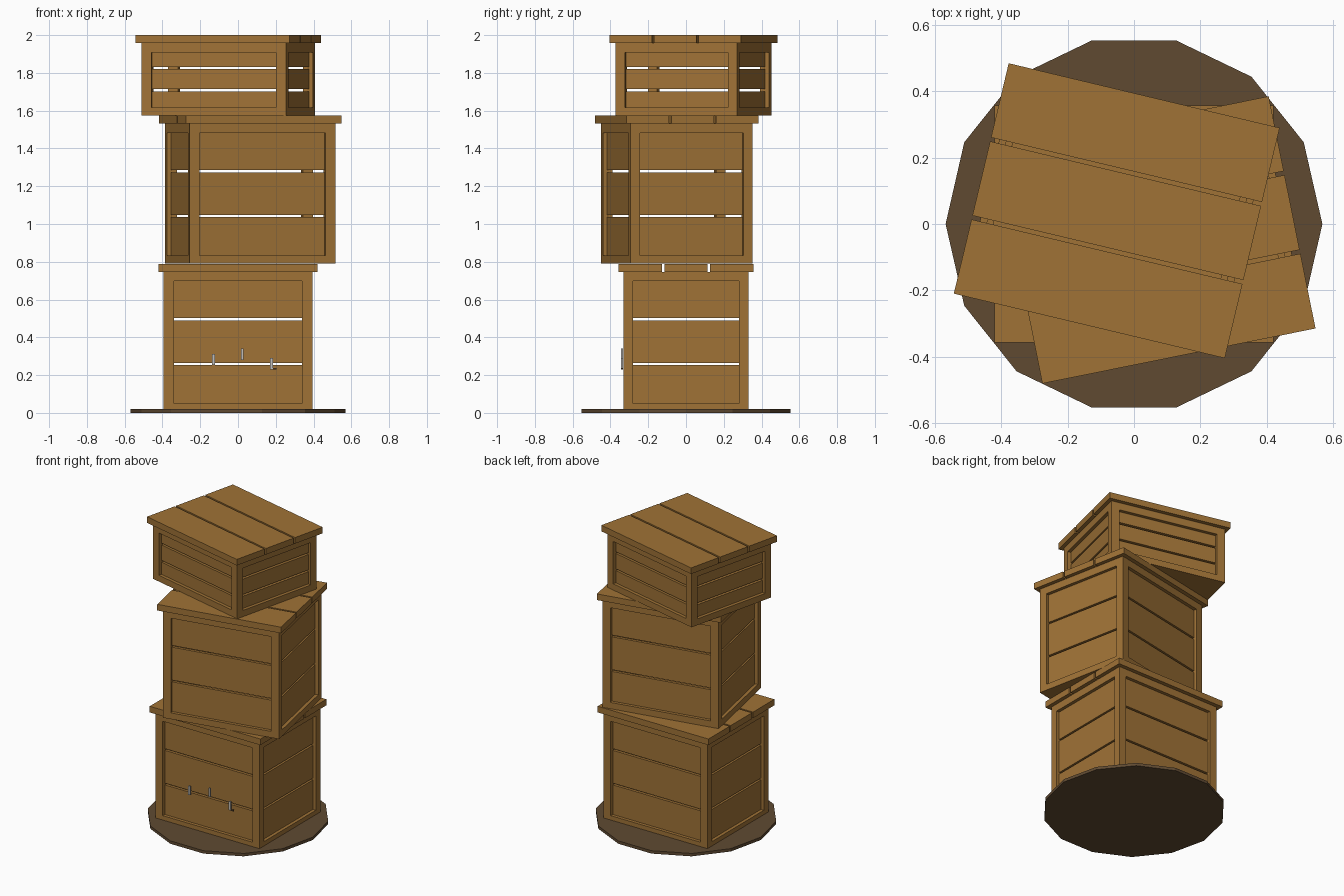
import bpy, bmesh, math
from mathutils import Matrix, Vector

if "Cube" in bpy.data.objects:
    bpy.data.objects.remove(bpy.data.objects["Cube"])


def material(name, color):
    m = bpy.data.materials.new(name)
    m.diffuse_color = (*color, 1)
    m.use_nodes = True
    m.node_tree.nodes["Principled BSDF"].inputs["Base Color"].default_value = m.diffuse_color
    return m


wood = material("wood", (0.35, 0.17, 0.037))
dark = material("dark_wood", (0.115, 0.068, 0.031))
metal = material("pale_metal", (0.55, 0.53, 0.50))


def make(name, boxes, mat, loc=(0, 0, 0), rot=0):
    """One object from boxes given as (x0, x1, y0, y1, z0, z1)."""
    bm = bmesh.new()
    for x0, x1, y0, y1, z0, z1 in boxes:
        c = Vector(((x0 + x1) / 2, (y0 + y1) / 2, (z0 + z1) / 2))
        s = Matrix.Diagonal((x1 - x0, y1 - y0, z1 - z0, 1))
        bmesh.ops.create_cube(bm, size=1, matrix=Matrix.Translation(c) @ s)
    me = bpy.data.meshes.new(name)
    bm.to_mesh(me)
    bm.free()
    me.materials.append(mat)
    ob = bpy.data.objects.new(name, me)
    ob.location = loc
    ob.rotation_euler.z = math.radians(rot)
    bpy.context.collection.objects.link(ob)
    return ob


HX, HY = 0.394, 0.33        # half size of the crate body
PX, PY = 0.054, 0.05        # corner post size
REC, TH, GAP = 0.022, 0.02, 0.012
LX, LY, LH = 0.42, 0.357, 0.042


def crate(name, x, y, z, h, rot):
    ix, iy = HX - PX, HY - PY
    frame, slats = [], []
    # corner posts
    for sx in (-1, 1):
        for sy in (-1, 1):
            xs = sorted((sx * ix, sx * HX))
            ys = sorted((sy * iy, sy * HY))
            frame.append((*xs, *ys, 0, h))
    pitch = (h - 0.03) / 3
    for s in (-1, 1):
        # top and bottom rails
        for z0, z1 in ((0, 0.043), (h - 0.05, h)):
            frame.append((-ix, ix, *sorted((s * HY, s * (HY - REC))), z0, z1))
            frame.append((*sorted((s * HX, s * (HX - REC))), -iy, iy, z0, z1))
        # three recessed slats on each wall
        for i in range(3):
            c = h / 2 + (i - 1) * pitch
            zs = (max(c - (pitch - GAP) / 2, 0.01), c + (pitch - GAP) / 2)
            slats.append((-ix, ix, *sorted((s * (HY - REC), s * (HY - REC - TH))), *zs))
            slats.append((*sorted((s * (HX - REC), s * (HX - REC - TH))), -iy, iy, *zs))
    loc = (x, y, z)
    make(name + "_frame", frame, wood, loc, rot)
    make(name + "_slats", slats, wood, loc, rot)
    make(name + "_floor", [(-HX + REC, HX - REC, -HY + REC, HY - REC, 0, 0.02)], wood, loc, rot)
    # lid of three boards
    p = (2 * LY + GAP) / 3
    lid = [(-LX, LX, -LY + i * p, -LY + (i + 1) * p - GAP, h, h + LH) for i in range(3)]
    make(name + "_lid", lid, wood, loc, rot)


crate("bottom_crate", 0, 0, 0.007, 0.74, 0)
crate("middle_crate", 0.065, -0.048, 0.79, 0.742, 11.4)
crate("top_crate", -0.052, 0.04, 1.575, 0.383, -13.4)

# fourteen-sided base disc
bm = bmesh.new()
bmesh.ops.create_cone(bm, cap_ends=True, segments=14, radius1=0.568, radius2=0.568, depth=0.02,
                      matrix=Matrix.Translation((0, 0, 0.01)) @ Matrix.Rotation(math.pi / 2, 4, 'Z'))
me = bpy.data.meshes.new("base_disc")
bm.to_mesh(me)
bm.free()
me.materials.append(dark)
bpy.context.collection.objects.link(bpy.data.objects.new("base_disc", me))

# small metal pins on the front of the bottom crate
pins = [(x - 0.007, x + 0.007, -0.344, -0.334, z, z + 0.06)
        for x, z in ((-0.13, 0.253), (0.023, 0.28), (0.177, 0.23))]
make("front_pins", pins, metal)
make("pin_hook", [(0.184, 0.205, -0.342, -0.334, 0.229, 0.237)], dark)
